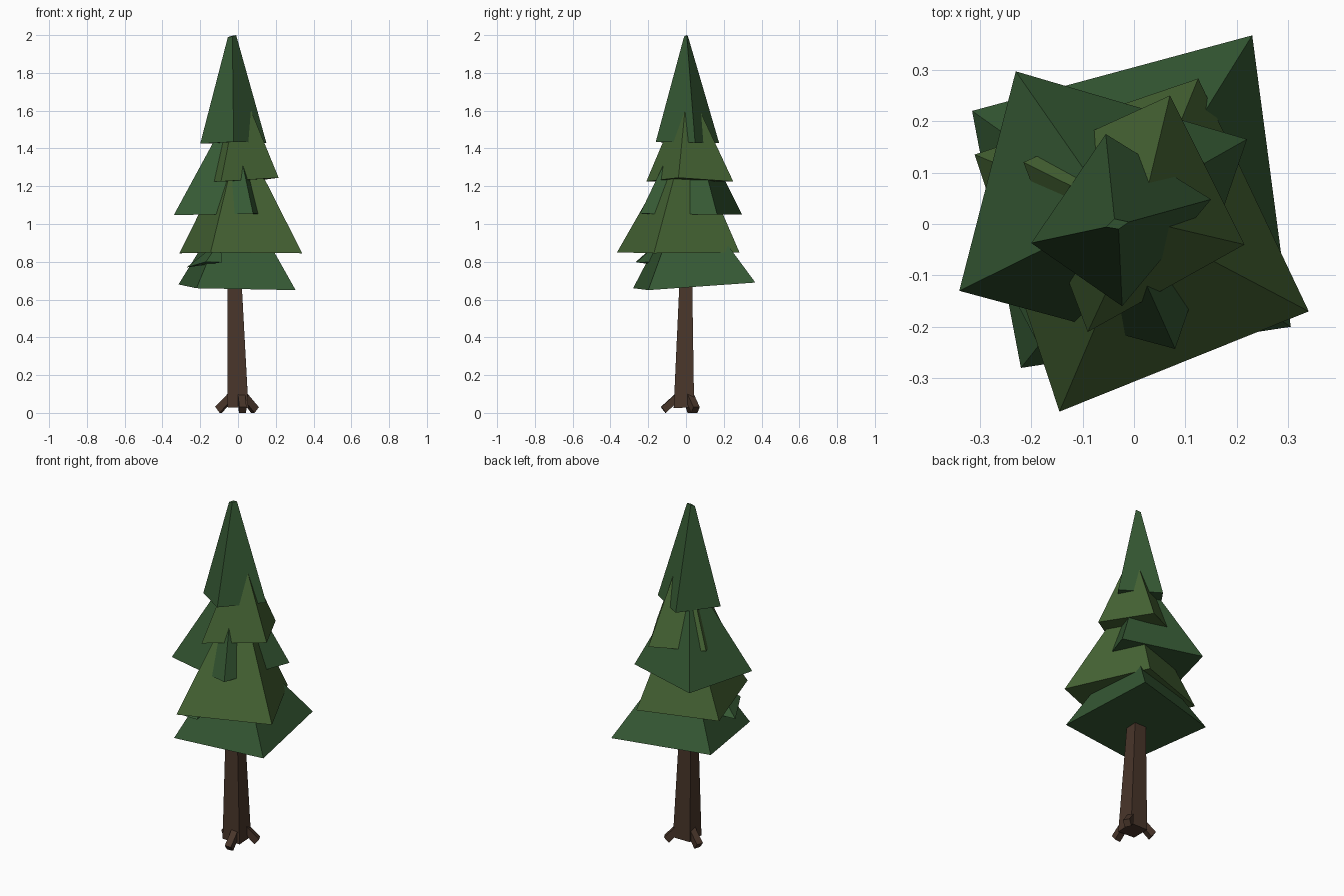
import bpy, bmesh
from mathutils import Vector

if "Cube" in bpy.data.objects:
    bpy.data.objects.remove(bpy.data.objects["Cube"])


def material(name, color):
    m = bpy.data.materials.new(name)
    m.diffuse_color = (*color, 1)
    m.use_nodes = True
    m.node_tree.nodes["Principled BSDF"].inputs["Base Color"].default_value = m.diffuse_color
    return m


dark = material("dark_green", (0.036, 0.100, 0.034))
light = material("light_green", (0.062, 0.130, 0.035))
bark = material("bark", (0.066, 0.036, 0.023))


def loft(name, low, high, mat):
    """Closed solid between two rings of points."""
    bm = bmesh.new()
    a = [bm.verts.new(p) for p in low]
    b = [bm.verts.new(p) for p in high]
    n = len(a)
    for i in range(n):
        j = (i + 1) % n
        bm.faces.new((a[i], a[j], b[j], b[i]))
    bm.faces.new(a[::-1])
    bm.faces.new(b)
    bmesh.ops.recalc_face_normals(bm, faces=bm.faces)
    me = bpy.data.meshes.new(name)
    bm.to_mesh(me)
    bm.free()
    me.materials.append(mat)
    ob = bpy.data.objects.new(name, me)
    bpy.context.collection.objects.link(ob)
    return ob


def tier(name, corners, tip, mat, s=0.1):
    """Four-sided bough layer narrowing to a tiny top around the tip."""
    low = [Vector(c) for c in corners]
    mid = sum(low, Vector()) / len(low)
    loft(name, low, [Vector(tip) + (c - mid) * s for c in low], mat)


# Bough layers, bottom to top
tier("boughs_1", [(.23, .367, .69), (-.315, .22, .68), (-.22, -.28, .66), (.305, -.2, .65)],
     (0, 0, 1.14), dark)
tier("boughs_2", [(.34, -.17, .845), (.125, .283, .85), (-.31, .135, .845), (-.145, -.365, .85)],
     (.01, 0, 1.43), light)
tier("boughs_3", [(.22, .165, 1.05), (-.23, .297, 1.05), (-.34, -.13, 1.047), (.08, -.243, 1.055)],
     (-.04, .02, 1.55), dark)
tier("boughs_4", [(.215, -.04, 1.245), (.07, .25, 1.225), (-.215, .12, 1.225), (-.09, -.21, 1.225)],
     (.01, .01, 1.69), light)
loft("treetop", [(.15, .048, 1.43), (-.055, .175, 1.43), (-.2, -.037, 1.425), (-.023, -.16, 1.435)],
     [(-.01, .004, 2.0), (-.038, .01, 1.995), (-.054, -.006, 1.988), (-.03, -.01, 1.993)], dark)

# Small side bough poking out near the bottom
tier("side_bough", [(-.1, 0, .8), (-.272, -.07, .77), (-.17, -.265, .8), (-.085, -.26, .797)],
     (-.1, -.14, .9), dark)

# Trunk
loft("trunk", [(.055, .043, .03), (-.055, .043, .03), (-.055, -.065, .03), (.055, -.065, .025)],
     [(.016, .032, .75), (-.055, .032, .75), (-.055, -.032, .75), (.016, -.032, .75)], bark)

# Three square roots running outward and down
for i, (start, end) in enumerate([((.017, -.035, .095), (.025, -.12, .018)),
                                  ((.025, .015, .095), (.09, .05, .018)),
                                  ((-.03, .005, .095), (-.103, .03, .02))]):
    s, e = Vector(start), Vector(end)
    d = (e - s).normalized()
    side = d.cross(Vector((0, 0, 1))).normalized() * 0.019
    up = side.cross(d).normalized() * 0.018
    ring = [side + up, up - side, -side - up, side - up]
    low = [e + v for v in ring]
    for p in low:
        p.z = max(p.z, 0)
    low[2].z = low[3].z = 0
    loft(f"root_{i + 1}", low, [s + v for v in ring], bark)
